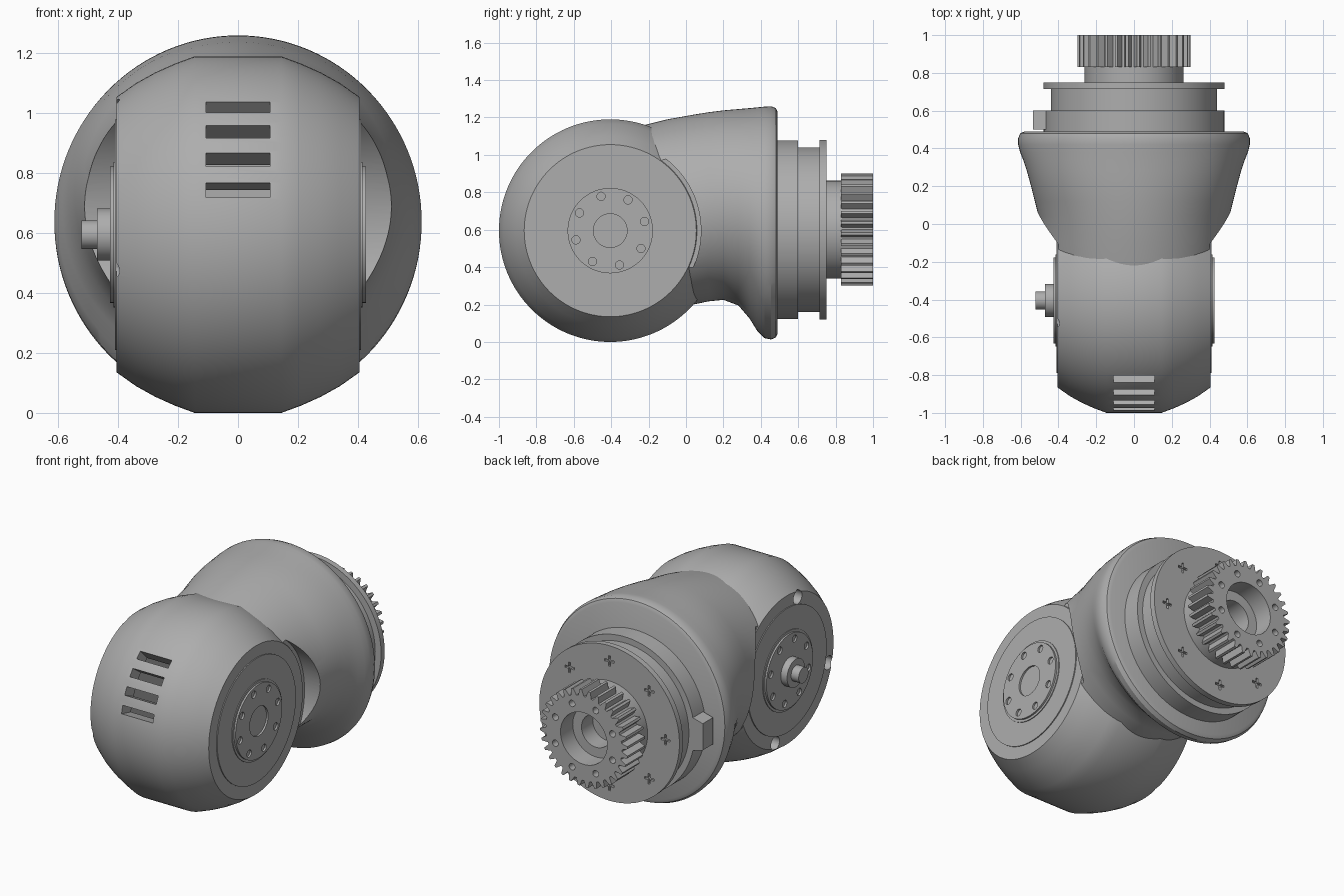
import bpy, bmesh
from math import sin, cos, tau, radians
from mathutils import Matrix, Vector

cube = bpy.data.objects.get("Cube")
if cube:
    bpy.data.objects.remove(cube, do_unlink=True)

grey = bpy.data.materials.new("machined grey")
grey.use_nodes = True
grey.diffuse_color = (0.42, 0.42, 0.42, 1)
grey.node_tree.nodes["Principled BSDF"].inputs["Base Color"].default_value = (0.42, 0.42, 0.42, 1)

JOINT = (-0.405, 0.595)   # y, z of the sideways joint axis
STEM = (0, 0.6)           # x, z of the rearward output axis


def finish(bm, name):
    bmesh.ops.recalc_face_normals(bm, faces=bm.faces)
    mesh = bpy.data.meshes.new(name)
    bm.to_mesh(mesh)
    bm.free()
    mesh.materials.append(grey)
    ob = bpy.data.objects.new(name, mesh)
    bpy.context.collection.objects.link(ob)
    return ob


def loft(bm, sections, axis, n=64, tooth=(1,)):
    """Closed tube through elliptical sections (t, cu, cv, ru, rv) along an axis."""
    rings = []
    for t, cu, cv, ru, rv in sections:
        ring = []
        for i in range(n):
            k, a = tooth[i % len(tooth)], tau * i / n
            u, v = cu + k * ru * cos(a), cv + k * rv * sin(a)
            ring.append(bm.verts.new((t, u, v) if axis == "X" else (u, t, v)))
        rings.append(ring)
    for lo, hi in zip(rings, rings[1:]):
        for i in range(n):
            j = (i + 1) % n
            bm.faces.new((lo[i], lo[j], hi[j], hi[i]))
    bm.faces.new(rings[0])
    bm.faces.new(rings[-1])


def lathe(name, profile, axis, n=64, tooth=(1,)):
    c = JOINT if axis == "X" else STEM
    bm = bmesh.new()
    loft(bm, [(t, *c, r, r) for t, r in profile], axis, n, tooth)
    return finish(bm, name)


def pegs(axis, radius, peg_r, a, b, count, start):
    """Ring of small cylinders used to drill holes."""
    c = JOINT if axis == "X" else STEM
    bm = bmesh.new()
    for i in range(count):
        ang = radians(start) + tau * i / count
        u, v = c[0] + radius * cos(ang), c[1] + radius * sin(ang)
        loft(bm, [(a, u, v, peg_r, peg_r), (b, u, v, peg_r, peg_r)], axis, 20)
    return finish(bm, "cutter")


def boxes(items):
    bm = bmesh.new()
    for matrix, size in items:
        bmesh.ops.create_cube(bm, size=1, matrix=matrix @ Matrix.Diagonal((*size, 1)))
    return finish(bm, "cutter")


def cut(target, *cutters):
    for cutter in cutters:
        mod = target.modifiers.new("cut", "BOOLEAN")
        mod.object, mod.operation, mod.solver = cutter, "DIFFERENCE", "EXACT"
        deps = bpy.context.evaluated_depsgraph_get()
        mesh = bpy.data.meshes.new_from_object(target.evaluated_get(deps))
        target.modifiers.clear()
        target.data = mesh
        bpy.data.objects.remove(cutter, do_unlink=True)


# Barrel housing: flat centre band, rounded shoulders, hollow core
half = [(0.145, 0.595), (0.21, 0.571), (0.275, 0.542), (0.34, 0.506), (0.405, 0.46)]
body = lathe("barrel_housing", [(-x, r) for x, r in reversed(half)] + half, "X", 128)
slots = []
for i in range(4):
    turn = Matrix.Rotation(-radians(14.5 + 10.4 * i), 4, "X")
    pivot = Matrix.Translation((0, *JOINT))
    slots.append((pivot @ turn @ Matrix.Translation((0, -0.55, 0)), (0.215, 0.2, 0.05)))
cut(body,
    lathe("cutter", [(-0.25, 0.5), (0.25, 0.5)], "X"),
    boxes(slots),
    pegs("X", 0.425, 0.042, -0.5, -0.35, 4, 15))

# Flared neck: elliptical sections given as y, top, bottom, half width
neck_rows = [
    (-0.30, 1.14, 0.22, 0.47), (-0.1, 1.19, 0.2, 0.49), (0.04, 1.215, 0.2, 0.505),
    (0.12, 1.228, 0.217, 0.525), (0.2, 1.238, 0.225, 0.545), (0.28, 1.245, 0.195, 0.567),
    (0.34, 1.25, 0.125, 0.587), (0.38, 1.254, 0.06, 0.603), (0.42, 1.258, 0.02, 0.613),
    (0.455, 1.26, 0.013, 0.613), (0.48, 1.25, 0.024, 0.602), (0.49, 1.23, 0.045, 0.58)]
bm = bmesh.new()
loft(bm, [(y, 0, (t + b) / 2, w, (t - b) / 2) for y, t, b, w in neck_rows], "Y", 128)
neck = finish(bm, "flared_neck")
cut(neck, *[lathe("cutter", [(s * 0.4, 0.485), (s * 0.8, 0.485)], "X", 128) for s in (1, -1)])

# Side discs and their bolted plates
for side, s in (("left", 1), ("right", -1)):
    lathe(side + "_disc", [(s * 0.39, 0.385), (s * 0.411, 0.385)], "X", 96)
    lathe(side + "_plate_rim", [(s * 0.4, 0.243), (s * 0.416, 0.243)], "X", 96)
    plate = lathe(side + "_bolt_plate", [(s * 0.39, 0.228), (s * 0.427, 0.228)], "X", 96)
    cut(plate, pegs("X", 0.19, 0.022, s * 0.41, s * 0.45, 8, 15))
    if s > 0:
        cut(plate, lathe("cutter", [(0.405, 0.09), (0.45, 0.09)], "X"))
        lathe("left_hub_cap", [(0.395, 0.075), (0.415, 0.075)], "X")
lathe("right_hub_shaft", [(-0.4, 0.087), (-0.47, 0.087), (-0.47, 0.048), (-0.522, 0.048)], "X")

# Stepped output rings behind the neck
lathe("stepped_ring", [(0.46, 0.478), (0.6, 0.478), (0.6, 0.44), (0.73, 0.44)], "Y", 128)
flange = lathe("output_flange", [(0.715, 0.48), (0.75, 0.48)], "Y", 128)
spots = [Vector((0.385 * cos(tau * i / 8), 0.75, 0.6 + 0.385 * sin(tau * i / 8))) for i in range(8)]
for size in ((0.064, 0.03, 0.014), (0.014, 0.03, 0.064)):
    cut(flange, boxes([(Matrix.Translation(p), size) for p in spots]))

# Connector block on the ring
bm = bmesh.new()
bmesh.ops.create_cube(bm, size=1, matrix=Matrix.Translation((-0.485, 0.55, 0.6))
                      @ Matrix.Diagonal((0.1, 0.1, 0.22, 1)))
for v in bm.verts:
    if v.co.x < -0.5:
        v.co.z = 0.6 + (v.co.z - 0.6) * 0.75
finish(bm, "connector_block")

# Output gear with bore and bolt holes
collar = lathe("gear_collar", [(0.74, 0.262), (0.835, 0.262)], "Y", 96)
gear = lathe("output_gear", [(0.83, 0.3), (1.0, 0.3)], "Y", 128, (0.87, 0.87, 1, 1))
cut(gear,
    lathe("cutter", [(0.88, 0.16), (1.1, 0.16)], "Y"),
    lathe("cutter", [(0.8, 0.1), (1.1, 0.1)], "Y"),
    pegs("Y", 0.212, 0.02, 0.95, 1.1, 8, 22.5))
cut(collar, lathe("cutter", [(0.77, 0.1), (0.9, 0.1)], "Y"))

# Smooth curved walls, keep machined edges crisp
bpy.ops.object.select_all(action="DESELECT")
for ob in bpy.context.scene.objects:
    if ob.type == "MESH":
        ob.select_set(True)
        bpy.context.view_layer.objects.active = ob
bpy.ops.object.shade_smooth_by_angle(angle=radians(28))
